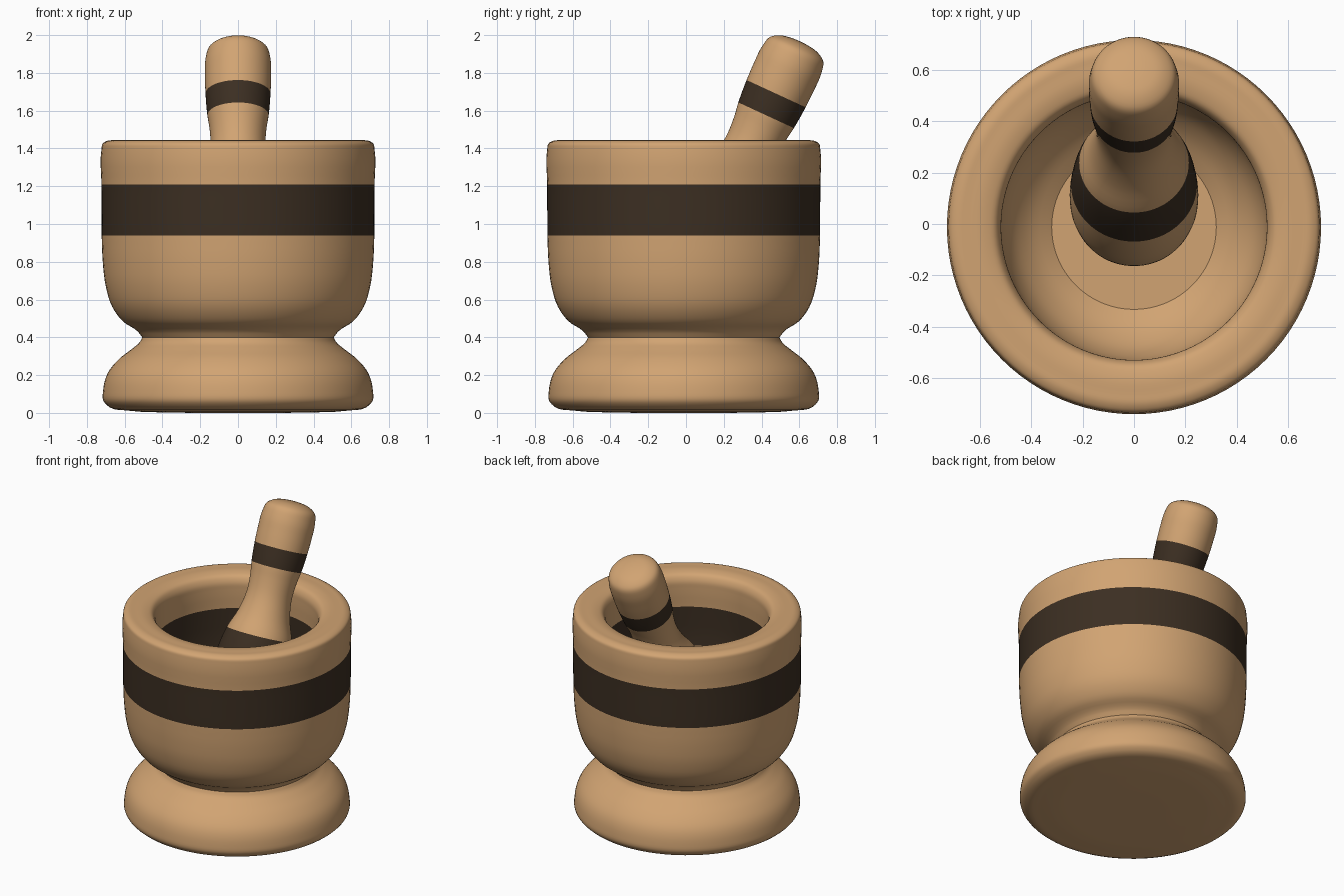
import bpy, bmesh
from math import sin, cos, pi, radians
from mathutils import Vector

if "Cube" in bpy.data.objects:
    bpy.data.objects.remove(bpy.data.objects["Cube"])


def material(name, rgb):
    m = bpy.data.materials.new(name)
    m.diffuse_color = (*rgb, 1)
    m.use_nodes = True
    m.node_tree.nodes["Principled BSDF"].inputs["Base Color"].default_value = m.diffuse_color
    return m


WOOD = material("light_wood", (0.64, 0.37, 0.17))
DARK = material("dark_wood", (0.045, 0.028, 0.016))


def smooth_curve(pts, steps=4):
    # smooth curve through the profile points
    p = [Vector(q) for q in pts]
    h = [(b - a).length for a, b in zip(p, p[1:])]
    d = [(b - a) / l for a, b, l in zip(p, p[1:], h)]
    v = [d[0]]
    for i in range(1, len(d)):
        v.append((d[i - 1] * h[i] + d[i] * h[i - 1]) / (h[i - 1] + h[i]))
    v.append(d[-1])
    out = []
    for i, l in enumerate(h):
        for k in range(steps):
            t = k / steps
            out.append(p[i] * (2*t**3 - 3*t**2 + 1) + v[i] * l * (t**3 - 2*t**2 + t)
                       + p[i + 1] * (3*t**2 - 2*t**3) + v[i + 1] * l * (t**3 - t**2))
    return out + [p[-1]]


def lathe(name, curves, bands, sides=96):
    # spin (radius, height) curves around z; bands are dark height ranges
    prof = []
    for c in curves:
        c = smooth_curve(c) if len(c) > 2 else [Vector(q) for q in c]
        prof += c[1:] if prof else c
    bm = bmesh.new()
    rings = [[bm.verts.new((max(r, 0) * cos(2*pi*i/sides), max(r, 0) * sin(2*pi*i/sides), z))
              for i in range(sides)] for r, z in prof]
    for j, (a, b) in enumerate(zip(rings, rings[1:])):
        mid = (prof[j].y + prof[j + 1].y) / 2
        dark = any(lo < mid < hi for lo, hi in bands)
        for i in range(sides):
            n = (i + 1) % sides
            bm.faces.new((a[i], a[n], b[n], b[i])).material_index = int(dark)
    bmesh.ops.remove_doubles(bm, verts=bm.verts, dist=1e-5)
    bmesh.ops.recalc_face_normals(bm, faces=bm.faces)
    me = bpy.data.meshes.new(name)
    bm.to_mesh(me)
    bm.free()
    me.materials.append(WOOD)
    me.materials.append(DARK)
    ob = bpy.data.objects.new(name, me)
    bpy.context.collection.objects.link(ob)
    bpy.ops.object.select_all(action='DESELECT')
    ob.select_set(True)
    bpy.context.view_layer.objects.active = ob
    bpy.ops.object.shade_smooth_by_angle(angle=radians(35))
    return ob


# mortar: foot, neck, bowl wall, rim, inside wall and floor
foot = [(0, 0), (0.35, 0.002), (0.58, 0.012), (0.68, 0.03), (0.713, 0.065), (0.714, 0.12),
        (0.69, 0.21), (0.63, 0.285), (0.56, 0.34), (0.52, 0.375), (0.507, 0.40)]
bowl = [(0.507, 0.40), (0.53, 0.43), (0.61, 0.485), (0.665, 0.56), (0.70, 0.67),
        (0.716, 0.80), (0.722, 0.94)]
wall = [(0.722, 0.94), (0.723, 1.21), (0.723, 1.395), (0.717, 1.425), (0.69, 1.441),
        (0.65, 1.443), (0.58, 1.44), (0.54, 1.425), (0.52, 1.39), (0.517, 1.34),
        (0.521, 1.21)]
inside = [(0.521, 1.21), (0.521, 0.94), (0.505, 0.84), (0.47, 0.755), (0.41, 0.68), (0.32, 0.61)]
mortar = lathe("mortar", [foot, bowl, wall, inside, [(0.32, 0.61), (0, 0.61)]], [(0.94, 1.21)])
mortar.location.y = -0.012

# pestle: rounded head, narrow waist and grip, leaning back
pestle = lathe("pestle", [[
    (0, -1.143), (0.10, -1.135), (0.17, -1.11), (0.215, -1.06), (0.243, -0.97), (0.25, -0.87),
    (0.245, -0.77), (0.213, -0.57), (0.17, -0.45), (0.146, -0.32), (0.151, -0.20),
    (0.162, -0.126), (0.172, 0), (0.175, 0.10), (0.172, 0.20), (0.156, 0.258),
    (0.113, 0.288), (0.05, 0.302), (0, 0.305)]], [(-0.77, -0.57), (-0.126, 0)])
pestle.location = (0, 0.477, 1.69)
pestle.rotation_euler.x = radians(-24.8)
